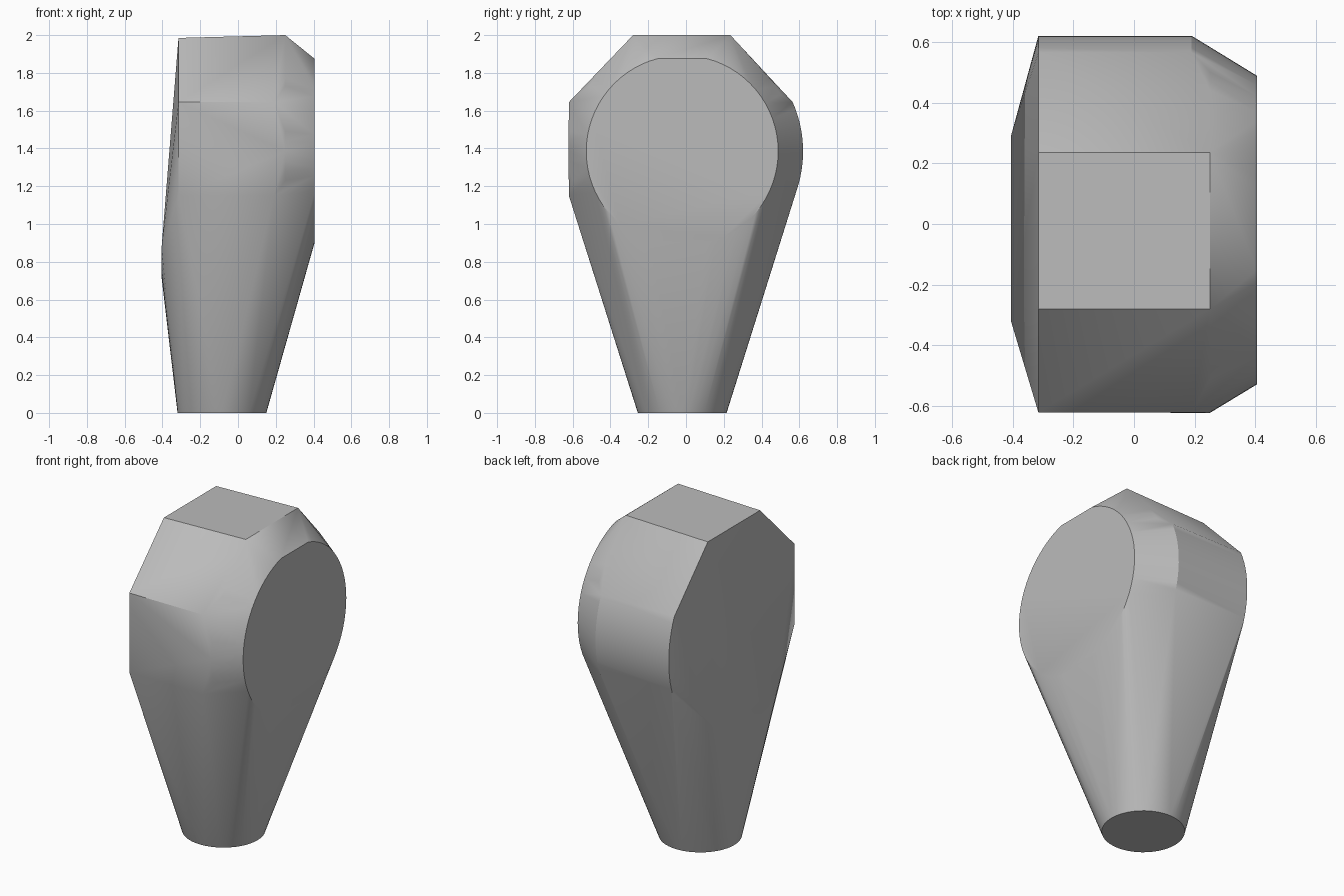
import bpy
import bmesh
from math import cos, sin, radians, pi

cube = bpy.data.objects.get("Cube")
if cube:
    bpy.data.objects.remove(cube, do_unlink=True)

CY, CZ = -0.02, 1.385          # axis of the round head


def ring(x, radius, low, high, steps=72):
    """Upright disc section, trimmed flat at its bottom and top."""
    pts = []
    for i in range(steps):
        a = 2 * pi * i / steps
        z = CZ + radius * sin(a)
        pts.append((x, CY + radius * cos(a), min(max(z, low), high)))
    return pts


def head_section(x, top):
    """Chamfered section: straight front, rounded back."""
    pts = [(x, -0.28, top), (x, 0.235, top), (x, -0.62, 1.645), (x, -0.62, 1.15)]
    for i in range(13):
        a = radians(-20 + 44 * i / 12)
        pts.append((x, CY + 0.64 * cos(a), CZ + 0.64 * sin(a)))
    return pts


# Sections that the skin is stretched over
points = head_section(-0.315, 1.985) + head_section(0.19, 1.998)
points += [(0.25, -0.28, 2.0), (0.25, 0.235, 2.0)]
points += ring(0.25, 0.602, 0.8, 1.98)
points += ring(0.405, 0.508, 0.9, 1.875)

# Round foot
for i in range(48):
    a = 2 * pi * i / 48
    points.append((-0.085 + 0.235 * cos(a), CY + 0.235 * sin(a), 0))

# Curved bulge low on the side
for i in range(13):
    t = -1 + i / 6
    points.append((-0.405, -0.015 + 0.305 * t, 0.72 + 0.15 * t * t))

bm = bmesh.new()
for p in points:
    bm.verts.new(p)
bmesh.ops.remove_doubles(bm, verts=bm.verts, dist=0.0005)
hull = bmesh.ops.convex_hull(bm, input=bm.verts)
loose = {v for v in hull["geom_interior"] + hull["geom_unused"]
         if isinstance(v, bmesh.types.BMVert)}
bmesh.ops.delete(bm, geom=list(loose), context="VERTS")
bmesh.ops.dissolve_limit(bm, angle_limit=radians(0.5), verts=bm.verts, edges=bm.edges)
bmesh.ops.recalc_face_normals(bm, faces=bm.faces)

mesh = bpy.data.meshes.new("tapered_head")
bm.to_mesh(mesh)
bm.free()
body = bpy.data.objects.new("tapered_head", mesh)
bpy.context.collection.objects.link(body)

# Plain grey
grey = bpy.data.materials.new("plain_grey")
grey.use_nodes = True
colour = (0.5, 0.5, 0.5, 1)
grey.diffuse_color = colour
grey.node_tree.nodes["Principled BSDF"].inputs["Base Color"].default_value = colour
mesh.materials.append(grey)

bpy.ops.object.select_all(action="DESELECT")
body.select_set(True)
bpy.context.view_layer.objects.active = body
bpy.ops.object.shade_smooth_by_angle(angle=radians(30))
